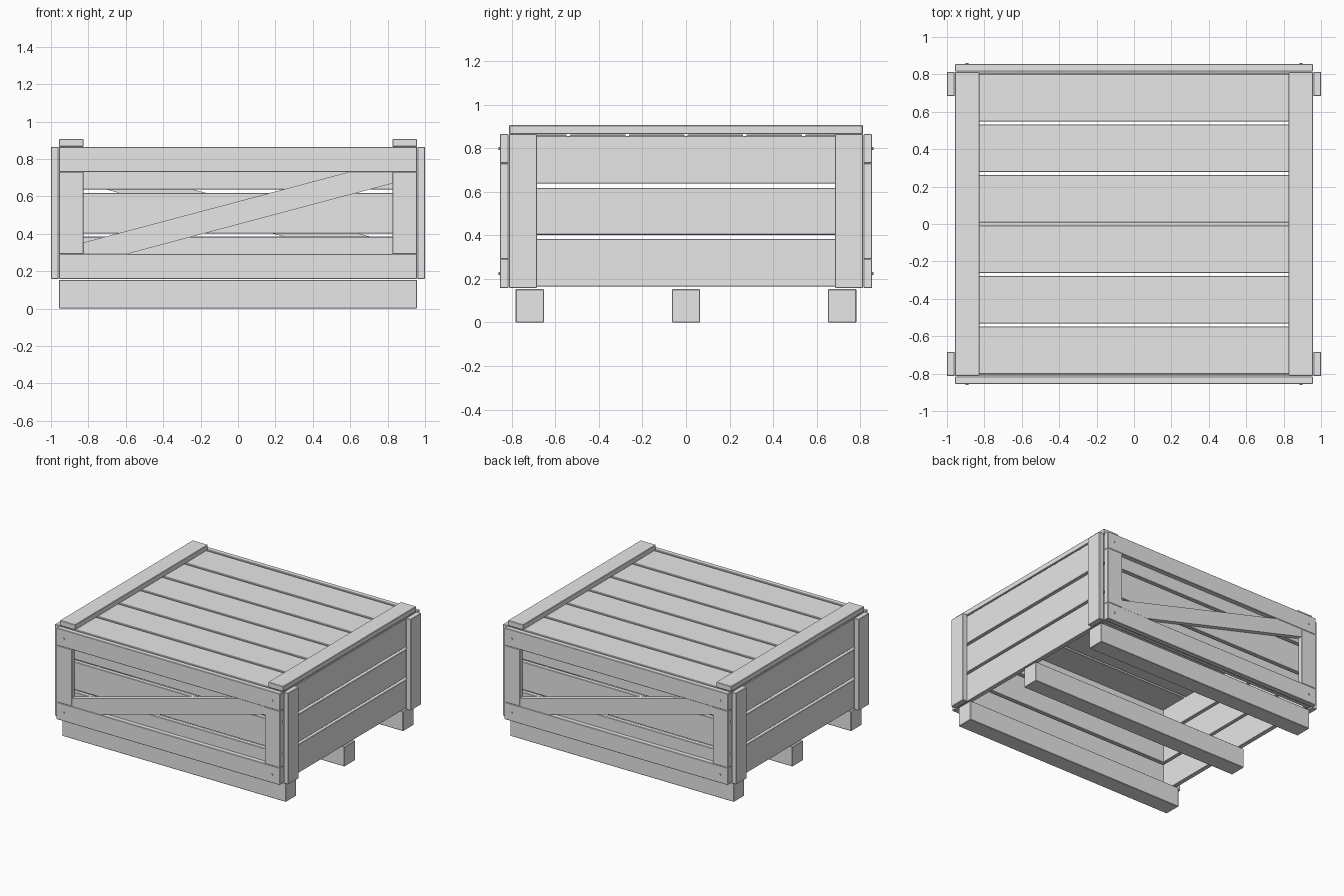
import bpy, bmesh, math
from mathutils import Matrix

if "Cube" in bpy.data.objects:
    bpy.data.objects.remove(bpy.data.objects["Cube"], do_unlink=True)

wood = bpy.data.materials.new("pale_grey_wood")
wood.use_nodes = True
GREY = (0.8, 0.8, 0.8, 1)
wood.diffuse_color = GREY
wood.node_tree.nodes["Principled BSDF"].inputs["Base Color"].default_value = GREY


def finish(name, bm, bevel=0.003):
    mesh = bpy.data.meshes.new(name)
    bmesh.ops.recalc_face_normals(bm, faces=bm.faces)
    bm.to_mesh(mesh)
    bm.free()
    mesh.materials.append(wood)
    ob = bpy.data.objects.new(name, mesh)
    bpy.context.collection.objects.link(ob)
    if bevel:
        mod = ob.modifiers.new("worn_edges", "BEVEL")
        mod.width = bevel
        mod.segments = 1
    return ob


def board(name, x, y, z):
    """Box given by its (low, high) range on each axis."""
    bm = bmesh.new()
    bmesh.ops.create_cube(bm, size=1)
    for v in bm.verts:
        for axis, (low, high) in enumerate((x, y, z)):
            v.co[axis] = low if v.co[axis] < 0 else high
    return finish(name, bm)


def span(a, b, side):
    return tuple(sorted((a * side, b * side)))


def brace(name, side):
    """Diagonal board whose ends are cut to fit the frame corners."""
    outline = [(-0.83, 0.29), (-0.6, 0.29), (0.83, 0.67),
               (0.83, 0.732), (0.6, 0.732), (-0.83, 0.352)]
    bm = bmesh.new()
    face = bm.faces.new([bm.verts.new((x * side, -0.852 * side, z)) for x, z in outline])
    new = bmesh.ops.extrude_face_region(bm, geom=[face])["geom"]
    for v in new:
        if isinstance(v, bmesh.types.BMVert):
            v.co.y = -0.815 * side
    return finish(name, bm, 0)


def nail(name, x, y, z):
    bm = bmesh.new()
    turn = Matrix.Translation((x, y, z)) @ Matrix.Rotation(math.pi / 2, 4, "X")
    bmesh.ops.create_cone(bm, cap_ends=True, segments=8, radius1=0.007,
                          radius2=0.007, depth=0.008, matrix=turn)
    return finish(name, bm, 0)


# Skids under the crate
for i, y in enumerate((-0.717, 0, 0.717)):
    board(f"skid_{i}", (-0.957, 0.957), (y - 0.065, y + 0.065), (0, 0.153))

# Wall planks, three high on every side
rows = ((0.164, 0.384), (0.402, 0.618), (0.637, 0.857))
for i, z in enumerate(rows):
    for side, x_name, y_name in ((-1, "right", "front"), (1, "left", "back")):
        board(f"{x_name}_plank_{i}", span(0.92, 0.955, side), (-0.775, 0.775), z)
        board(f"{y_name}_plank_{i}", (-0.953, 0.953), span(0.776, 0.811, side), z)

# Frame, diagonal brace and nails on front and back
for side, label in ((-1, "front"), (1, "back")):
    depth = span(0.815, 0.855, side)
    board(label + "_top_rail", (-0.957, 0.957), depth, (0.731, 0.865))
    board(label + "_bottom_rail", (-0.957, 0.957), depth, (0.158, 0.291))
    brace(label + "_brace", -side)
    for x_side, x_name in ((-1, "right"), (1, "left")):
        board(f"{label}_{x_name}_stile", span(0.826, 0.957, x_side), depth, (0.291, 0.731))
        # Corner posts on the outside of the side walls
        board(f"{label}_{x_name}_post", span(0.959, 1, x_side),
              span(0.684, 0.813, side), (0.158, 0.865))
        for row, z in (("low", 0.225), ("high", 0.798)):
            nail(f"{label}_{x_name}_{row}_nail", 0.893 * x_side, 0.856 * side, z)

# Lid planks and the two battens across them
pitch = 0.27
for i in range(6):
    y = (i - 2.5) * pitch
    board(f"lid_plank_{i}", (-0.95, 0.95), (y - 0.127, y + 0.127), (0.825, 0.864))
for side, label in ((-1, "right"), (1, "left")):
    board(label + "_lid_batten", span(0.826, 0.957, side), (-0.812, 0.812), (0.865, 0.906))
